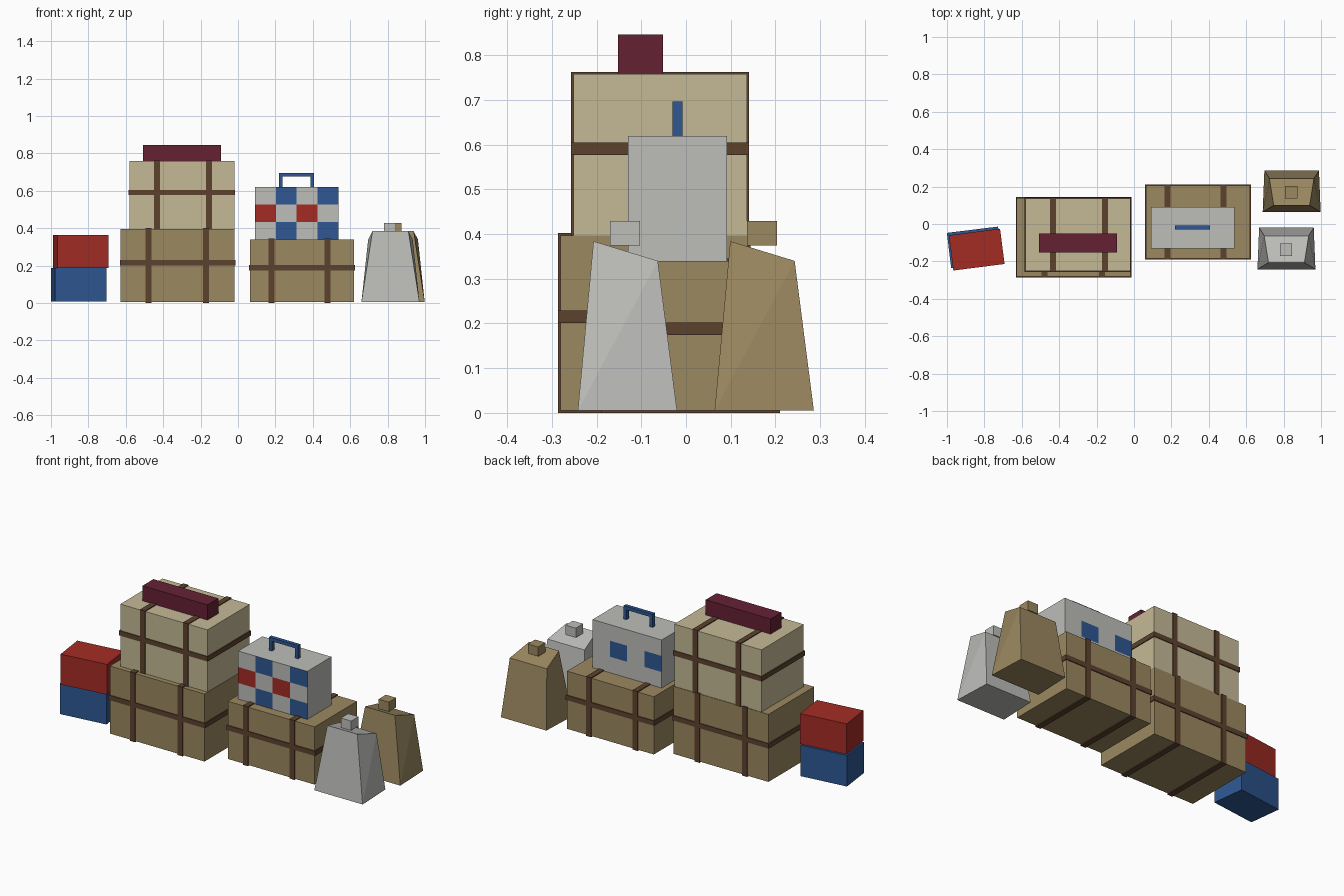
import bpy, bmesh, math
from mathutils import Matrix, Vector

if "Cube" in bpy.data.objects:
    bpy.data.objects.remove(bpy.data.objects["Cube"])


def mat(name, r, g, b):
    m = bpy.data.materials.new(name)
    lin = [((c / 255 + 0.055) / 1.055) ** 2.4 for c in (r, g, b)]
    m.diffuse_color = (*lin, 1)
    m.use_nodes = True
    m.node_tree.nodes["Principled BSDF"].inputs["Base Color"].default_value = m.diffuse_color
    return m


TAN = mat("tan", 155, 136, 96)
CREAM = mat("cream", 197, 186, 150)
BROWN = mat("strap brown", 92, 66, 46)
MAROON = mat("maroon", 101, 33, 52)
RED = mat("red", 164, 44, 36)
BLUE = mat("blue", 46, 87, 146)
GREY = mat("light grey", 189, 189, 186)


def finish(name, bm, *mats):
    bmesh.ops.recalc_face_normals(bm, faces=bm.faces[:])
    me = bpy.data.meshes.new(name)
    bm.to_mesh(me)
    bm.free()
    for m in mats:
        me.materials.append(m)
    ob = bpy.data.objects.new(name, me)
    bpy.context.collection.objects.link(ob)
    return ob


def box_bm(x, y, z, turn=0):
    """Box from three (low, high) ranges, turned about its own vertical axis."""
    size = [b - a for a, b in (x, y, z)]
    mid = Vector([(a + b) / 2 for a, b in (x, y, z)])
    bm = bmesh.new()
    bmesh.ops.create_cube(bm, size=1, matrix=Matrix.Translation(mid)
                          @ Matrix.Rotation(math.radians(turn), 4, 'Z')
                          @ Matrix.Diagonal((*size, 1)))
    return bm


def box(name, x, y, z, m, turn=0):
    return finish(name, box_bm(x, y, z, turn), m)


def trunk(name, x, y, z, m, band_z, band_xs):
    """Trunk with one strap around the middle and two around top and bottom."""
    t = 0.005
    box(name, x, y, z, m)
    wide = lambda r: (r[0] - t, r[1] + t)
    box(name + "_middle_strap", wide(x), wide(y), (band_z - 0.014, band_z + 0.014), BROWN)
    for i, bx in enumerate(band_xs):
        box(f"{name}_upright_strap_{i + 1}", (bx - 0.016, bx + 0.016), wide(y), wide(z), BROWN)


# Strapped trunks
trunk("large_trunk", (-0.627, -0.018), (-0.281, 0.139), (0.005, 0.397), TAN, 0.215, (-0.478, -0.172))
trunk("cream_trunk", (-0.58, -0.02), (-0.252, 0.136), (0.397, 0.758), CREAM, 0.591, (-0.434, -0.156))
trunk("small_trunk", (0.063, 0.621), (-0.184, 0.205), (0.005, 0.34), TAN, 0.188, (0.18, 0.479))

# Long case on top of the cream trunk
box("long_case", (-0.507, -0.09), (-0.152, -0.052), (0.758, 0.846), MAROON)

# Two slightly turned boxes
box("blue_box", (-0.990, -0.714), (-0.220, -0.030), (0.007, 0.187), BLUE, 7)
box("red_box", (-0.979, -0.703), (-0.232, -0.042), (0.187, 0.363), RED, 7.3)

# Chequered suitcase: cut into a 4 x 3 grid and coloured by cell
X0, X1, Z0, Z1 = 0.092, 0.536, 0.34, 0.619
bm = box_bm((X0, X1), (-0.13, 0.092), (Z0, Z1))
cuts = [((X0 + (X1 - X0) * i / 4, 0, 0), (1, 0, 0)) for i in (1, 2, 3)]
cuts += [((0, 0, Z0 + (Z1 - Z0) * i / 3), (0, 0, 1)) for i in (1, 2)]
for co, no in cuts:
    bmesh.ops.bisect_plane(bm, geom=bm.verts[:] + bm.edges[:] + bm.faces[:], plane_co=co, plane_no=no)
bm.normal_update()
for f in bm.faces:
    c = f.calc_center_median()
    col, row = int((c.x - X0) / (X1 - X0) * 4), int((c.z - Z0) / (Z1 - Z0) * 3)
    if f.normal.y < -0.9 and (col + row) % 2 == 1:
        f.material_index = 2 if row == 1 else 1
    elif f.normal.y > 0.9 and row == 1 and col % 2 == 0:
        f.material_index = 1
finish("chequered_suitcase", bm, GREY, BLUE, RED)

# Suitcase handle: an arch extruded in depth
arch = [(0.22, 0.619), (0.22, 0.696), (0.407, 0.696), (0.407, 0.619),
        (0.388, 0.619), (0.388, 0.676), (0.239, 0.676), (0.239, 0.619)]
bm = bmesh.new()
face = bm.faces.new([bm.verts.new((x, -0.03, z)) for x, z in arch])
ext = bmesh.ops.extrude_face_region(bm, geom=[face])["geom"]
bmesh.ops.translate(bm, vec=(0, 0.022, 0), verts=[v for v in ext if isinstance(v, bmesh.types.BMVert)])
finish("suitcase_handle", bm, BLUE)


def sack(name, cx, cy, m):
    """Tapered sack with a sloping top and a small square knot."""
    bm = bmesh.new()
    ring = lambda *pts: [bm.verts.new((cx + x, cy + y, z)) for x, y, z in pts]
    lo = ring((-0.155, -0.111, 0.005), (0.155, -0.111, 0.005), (0.146, 0.111, 0.005), (-0.146, 0.111, 0.005))
    hi = ring((-0.096, -0.076, 0.384), (0.096, -0.076, 0.384), (0.119, 0.068, 0.34), (-0.119, 0.068, 0.34))
    for loop in (lo, hi, (lo[0], lo[1], hi[1], hi[0]), (lo[2], lo[3], hi[3], hi[2])):
        bm.faces.new(loop)
    for f, b in ((0, 3), (1, 2)):
        bm.faces.new((lo[f], lo[b], hi[b]))
        bm.faces.new((lo[f], hi[b], hi[f]))
    finish(name, bm, m)
    box(name + "_knot", (cx - 0.035, cx + 0.031), (cy - 0.039, cy + 0.028), (0.374, 0.429), m)


# Pair of sacks
sack("grey_sack", 0.815, -0.131, GREY)
sack("tan_sack", 0.843, 0.175, TAN)
